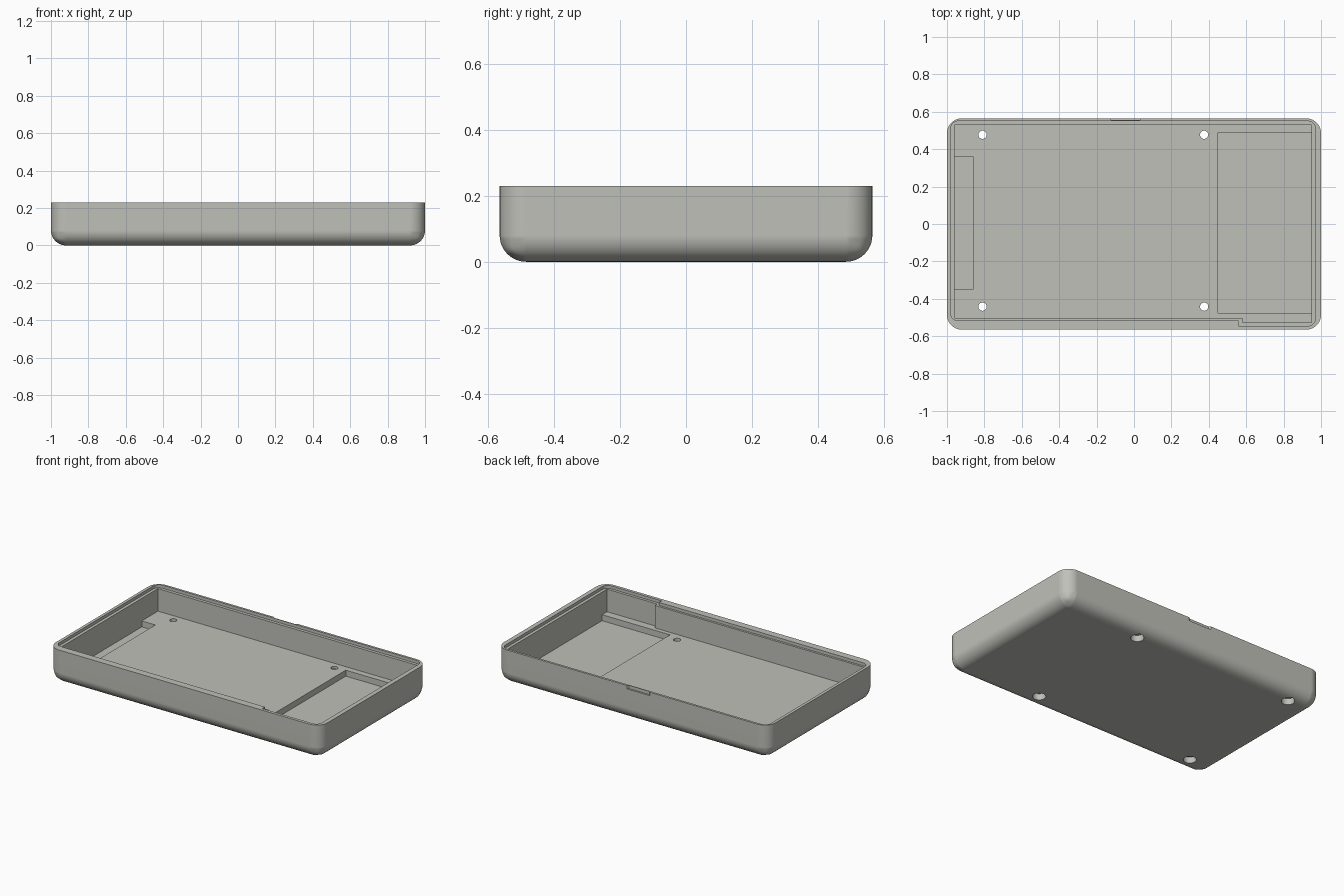
import bpy, bmesh

if "Cube" in bpy.data.objects:
    bpy.data.objects.remove(bpy.data.objects["Cube"])

grey = bpy.data.materials.new("warm_grey")
grey.diffuse_color = (0.53, 0.53, 0.49, 1)
grey.use_nodes = True
grey.node_tree.nodes["Principled BSDF"].inputs["Base Color"].default_value = grey.diffuse_color


def make(name, bm):
    bmesh.ops.recalc_face_normals(bm, faces=bm.faces)
    me = bpy.data.meshes.new(name)
    bm.to_mesh(me)
    bm.free()
    me.materials.append(grey)
    ob = bpy.data.objects.new(name, me)
    bpy.context.collection.objects.link(ob)
    return ob


def prism(name, pts, z0, z1, round_at=(), radius=0.0, round_bottom=False):
    """Extruded outline; corners listed in round_at get a rounded upright edge."""
    bm = bmesh.new()
    low = [bm.verts.new((x, y, z0)) for x, y in pts]
    top = [bm.verts.new((x, y, z1)) for x, y in pts]
    n = len(pts)
    bm.faces.new(low[::-1])
    bm.faces.new(top)
    for i in range(n):
        j = (i + 1) % n
        bm.faces.new((low[i], low[j], top[j], top[i]))
    edges = [bm.edges.get((low[i], top[i])) for i in round_at]
    if round_bottom:
        edges += [bm.edges.get((low[i], low[(i + 1) % n])) for i in range(n)]
    if edges:
        bmesh.ops.bevel(bm, geom=edges, offset=radius, segments=10,
                        profile=0.5, affect='EDGES')
    return make(name, bm)


def rect(x0, x1, y0, y1):
    return [(x0, y0), (x1, y0), (x1, y1), (x0, y1)]


def cylinder(name, x, y, r, z0, z1):
    bm = bmesh.new()
    bmesh.ops.create_cone(bm, cap_ends=True, segments=32, radius1=r, radius2=r,
                          depth=z1 - z0)
    bmesh.ops.translate(bm, verts=bm.verts, vec=(x, y, (z0 + z1) / 2))
    return make(name, bm)


H = 0.23       # rim height
FLOOR = 0.06   # main inner floor
POCKET = 0.02  # sunken pocket floor

# Outer tray body with rounded corners and rounded underside
tray = prism("tray", rect(-1, 1, -0.565, 0.565), 0, H, range(4), 0.08, True)

cutters = [
    # Main cavity, wider at the front right
    prism("cavity", [(-0.96, -0.503), (0.58, -0.503), (0.58, -0.527),
                     (0.95, -0.527), (0.95, 0.53), (-0.96, 0.53)], FLOOR, 0.4),
    # Stepped lip around the rim
    prism("lip_step", [(-0.98, -0.517), (0.56, -0.517), (0.56, -0.545),
                       (0.97, -0.545), (0.97, 0.55), (-0.98, 0.55)],
          H - 0.02, 0.4, (0, 3, 4, 5), 0.04),
    # Sunken floor pockets
    prism("left_pocket", rect(-0.96, -0.86, -0.35, 0.36), POCKET, 0.12),
    prism("right_pocket", rect(0.45, 0.95, -0.475, 0.49), POCKET, 0.12),
    # Opening notch on the back rim
    prism("pry_notch", [(-0.12, 0.555), (0.03, 0.555), (0.055, 0.58),
                        (-0.145, 0.58)], H - 0.022, 0.4),
]
# Screw holes with wider recesses underneath
for x in (-0.81, 0.375):
    for y in (-0.442, 0.477):
        cutters.append(cylinder("screw_recess", x, y, 0.04, -0.1, 0.042))
        cutters.append(cylinder("screw_hole", x, y, 0.022, -0.1, 0.12))

bpy.ops.object.select_all(action='DESELECT')
bpy.context.view_layer.objects.active = tray
tray.select_set(True)
for c in cutters:
    m = tray.modifiers.new(c.name, 'BOOLEAN')
    m.operation, m.solver, m.object = 'DIFFERENCE', 'EXACT', c
    bpy.ops.object.modifier_apply(modifier=m.name)
    bpy.data.objects.remove(c, do_unlink=True)

# Smooth curves, crisp edges and flat faces
bpy.ops.object.shade_smooth_by_angle(angle=0.5)
wn = tray.modifiers.new("even_normals", 'WEIGHTED_NORMAL')
wn.keep_sharp = True
